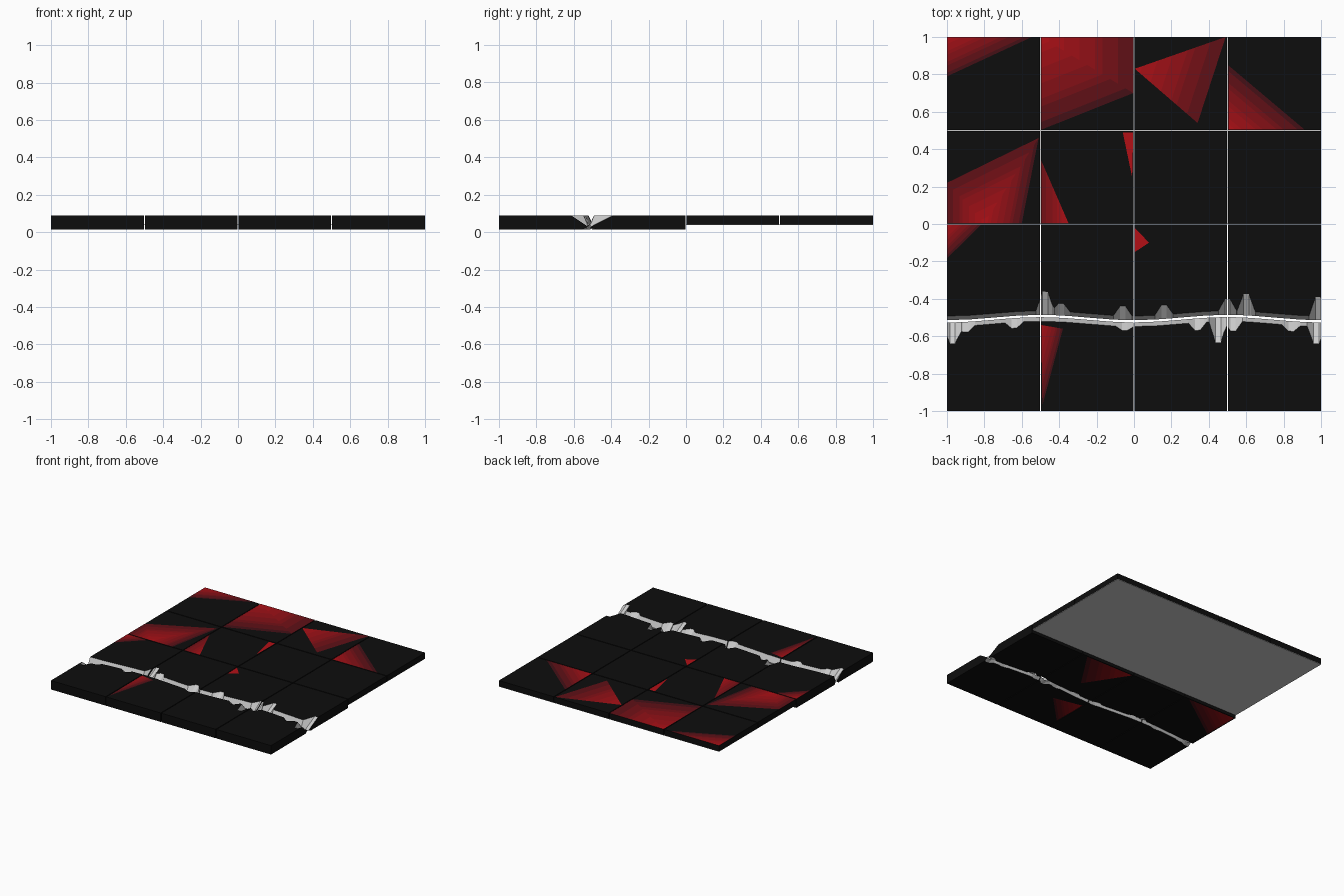
import bpy, bmesh, math
from mathutils import Vector

if "Cube" in bpy.data.objects:
    bpy.data.objects.remove(bpy.data.objects["Cube"])

TOP, LOW, BASE, GAP = 0.088, 0.015, 0.041, 0.003
BLACK, RED, STEPS = 0.004, 0.45, 8


def material(name, r, g, b):
    m = bpy.data.materials.new(name)
    m.diffuse_color = (r, g, b, 1)
    m.use_nodes = True
    m.node_tree.nodes["Principled BSDF"].inputs["Base Color"].default_value = m.diffuse_color
    return m


black = material("black", BLACK, BLACK, BLACK)
stone = material("stone", .8, .8, .8)
reds = [material(f"red_{i}", BLACK + (RED - BLACK) * i / STEPS, .005, .008)
        for i in range(1, STEPS + 1)]


def finish(bm, name, mats, fix=True):
    if fix:
        bmesh.ops.recalc_face_normals(bm, faces=bm.faces)
    me = bpy.data.meshes.new(name)
    bm.to_mesh(me)
    bm.free()
    for m in mats:
        me.materials.append(m)
    ob = bpy.data.objects.new(name, me)
    bpy.context.collection.objects.link(ob)


def box(name, x0, x1, y0, y1, z0, z1, mats):
    bm = bmesh.new()
    bmesh.ops.create_cube(bm, size=1)
    for v in bm.verts:
        v.co = ((x0 + x1) / 2 + v.co.x * (x1 - x0), (y0 + y1) / 2 + v.co.y * (y1 - y0),
                (z0 + z1) / 2 + v.co.z * (z1 - z0))
    finish(bm, name, mats)


# The crack weaves gently across the floor
def crack(x):
    return -.506 - .014 * math.cos(2 * math.pi * x)


# Chip tips beside the crack: x and how far the chip bites into the tile
back_chips = [(-.475, .13), (-.39, .07), (-.06, .08), (.16, .08), (.5, .09), (.6, .12), (.985, .13)]
front_chips = [(-.97, .12), (-.9, .06), (-.64, .06), (-.05, .05), (.34, .07), (.45, .14),
               (.53, .08), (.84, .06), (.975, .12)]


def bite(chips, x):
    # Every chip is a jagged spike, flat for a moment and then falling away
    return .028 + max(0, *(max(0, d - .028) * min(1, max(0, 1.4 - abs(x - cx) / .035))
                           for cx, d in chips))


def broken_tile(name, x0, x1, outer, chips, side):
    stations = [k / 8 for k in range(-8, 9)]
    for cx, _ in chips:
        stations += [cx - .049, cx - .014, cx, cx + .014, cx + .049]
    xs = [x0] + sorted(x for x in stations if x0 + .004 < x < x1 - .004) + [x1]
    bm = bmesh.new()
    rings = []
    for x in xs:
        c, d = crack(x), bite(chips, x)
        prof = [(outer, TOP), (c + side * d, TOP), (c + side * .006, .045 - d * .15),
                (c + side * (.01 + d * .25), LOW), (outer, LOW)]
        rings.append([bm.verts.new((x, y, z)) for y, z in prof])
    for a, b in zip(rings, rings[1:]):
        for i in range(5):
            j = (i + 1) % 5
            bm.faces.new((a[i], a[j], b[j], b[i])).material_index = int(i in (1, 2))
    bm.faces.new(rings[0])
    bm.faces.new(rings[-1])
    finish(bm, name, [black, stone])


# Tiles: two broken front rows, two whole back rows
for col in range(4):
    x0 = -1 + col * .5 + (GAP if col else 0)
    x1 = -.5 + col * .5 - (GAP if col < 3 else 0)
    broken_tile(f"broken_front_tile_{col}", x0, x1, -1, front_chips, -1)
    broken_tile(f"broken_middle_tile_{col}", x0, x1, -GAP, back_chips, 1)
    box(f"back_tile_{col}", x0, x1, GAP, .5 - GAP, BASE, TOP, [black])
    box(f"rear_tile_{col}", x0, x1, .5 + GAP, 1, BASE, TOP, [black])

# Grey underside of the whole rows
box("back_base", -1, 1, 0, 1, BASE - .003, BASE, [])


# Red stain: a triangle, bright at its first corner and fading to the far side
def stain(name, far, z, *corners):
    a, b, c = (Vector(p) for p in corners)
    bm = bmesh.new()
    n = 12
    for i in range(n):
        s, t = i / n, (i + 1) / n
        level = round((1 + (far - 1) * (s + t) / 2) * STEPS)
        if level < 1:
            continue
        ring = [a.lerp(b, s), a.lerp(b, t), a.lerp(c, t), a.lerp(c, s)]
        if i == 0:
            ring.pop()
        f = bm.faces.new([bm.verts.new((p.x, p.y, z)) for p in ring])
        f.material_index = level - 1
        f.normal_update()
        if (f.normal.z > 0) != (z > .05):
            f.normal_flip()
    finish(bm, name, reds, fix=False)


UP, DOWN = TOP + .0008, LOW - .0008
E = .004  # keeps stains inside their own tile

# Rear row: broad glows spreading from tile corners
stain("stain_rear_a", 0, UP, (-1, 1), (-.5 - E, 1), (-1, .77))
stain("stain_rear_b", .2, UP, (-.5 + E, 1), (-E, 1), (-E, .7))
stain("stain_rear_c", .1, UP, (-.5 + E, 1), (-E, .7), (-.5 + E, .5 + E))
stain("stain_rear_d", .2, UP, (E, .83), (.49, 1), (.34, .54))
stain("stain_rear_e", 0, UP, (.5 + E, .5 + E), (.95, .5 + E), (.5 + E, .88))
# Second row
stain("stain_back_a", .2, UP, (-.8, E), (-1, E), (-1, .22))
stain("stain_back_b", .2, UP, (-.8, E), (-1, .22), (-.51, .46))
stain("stain_back_c", .1, UP, (-.8, E), (-.51, .46), (-.6, E))
stain("stain_back_d", .3, UP, (-.35, E), (-.5 + E, E), (-.5 + E, .34))
stain("stain_back_e", 1, UP, (-.01, .25), (-E, .49), (-.06, .49))
# Small marks near the crack
stain("stain_middle_a", 0, UP, (-1, -E), (-.8, -E), (-1, -.2))
stain("stain_middle_b", 1, UP, (E, -.02), (.08, -.1), (E, -.15))
stain("stain_front_a", .1, UP, (-.5 + E, -.54), (-.38, -.56), (-.49, -.97))
# Underside glows
stain("stain_under_a", 0, DOWN, (.01, -.01), (.49, -.01), (.25, -.38))
stain("stain_under_b", 0, DOWN, (-.99, -.01), (-.51, -.01), (-.99, -.35))
stain("stain_under_c", .1, DOWN, (E, -.6), (.25, -.65), (E, -.9))
